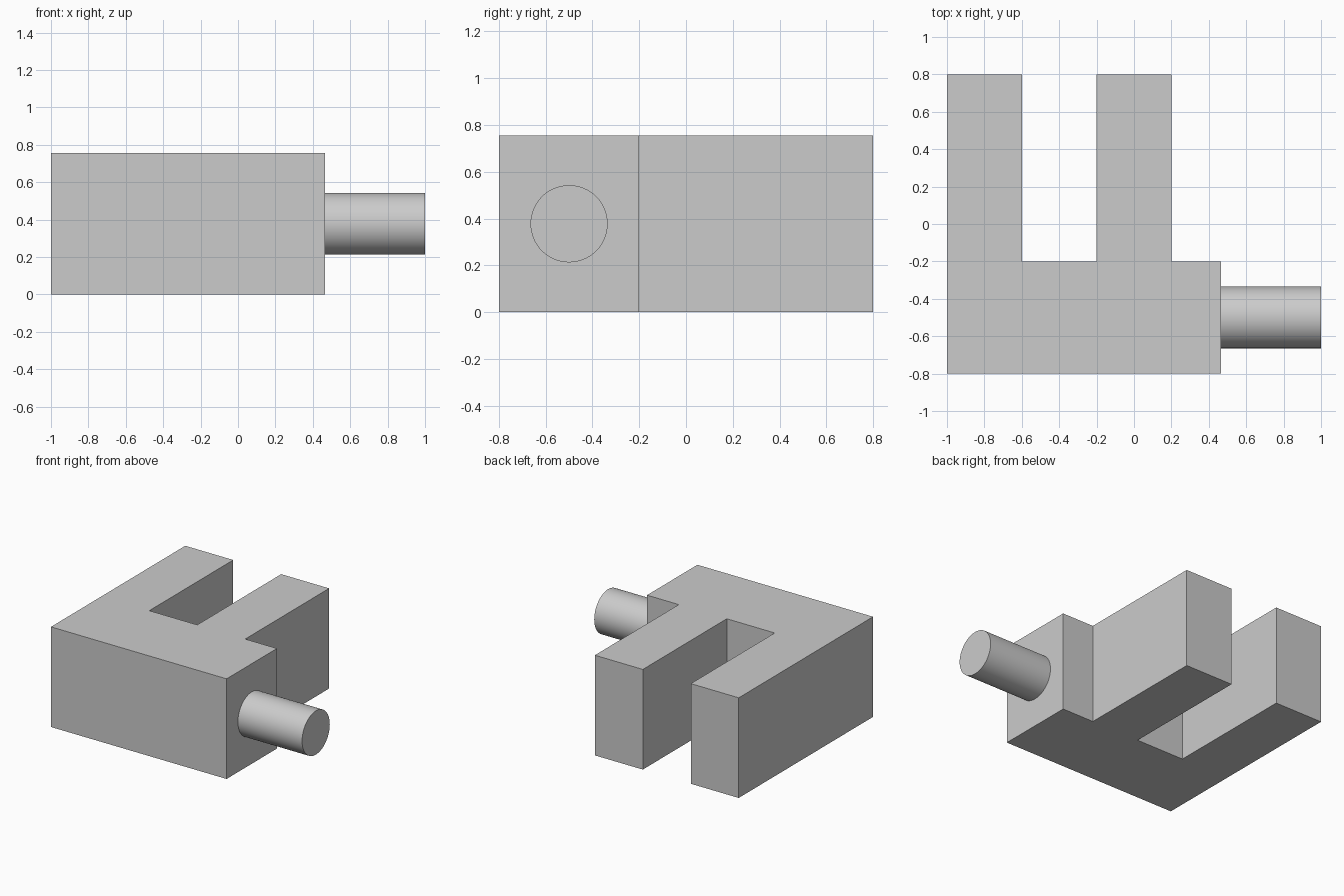
import bpy
import bmesh
import math

cube = bpy.data.objects.get("Cube")
if cube:
    bpy.data.objects.remove(cube, do_unlink=True)

HEIGHT = 0.755
SHOULDER_X = 0.465
PEG_RADIUS = 0.165

# Single plain grey finish
grey = bpy.data.materials.new("plain_grey")
grey.use_nodes = True
colour = (0.6, 0.6, 0.6, 1)
grey.diffuse_color = colour
grey.node_tree.nodes["Principled BSDF"].inputs["Base Color"].default_value = colour

# Forked body: plan outline extruded upward
outline = [(-1, -0.8), (SHOULDER_X, -0.8), (SHOULDER_X, -0.2), (0.2, -0.2),
           (0.2, 0.8), (-0.2, 0.8), (-0.2, -0.2), (-0.6, -0.2),
           (-0.6, 0.8), (-1, 0.8)]
bm = bmesh.new()
base = bm.faces.new([bm.verts.new((x, y, 0)) for x, y in outline])
top = bmesh.ops.extrude_face_region(bm, geom=[base])["geom"]
bmesh.ops.translate(bm, vec=(0, 0, HEIGHT),
                    verts=[v for v in top if isinstance(v, bmesh.types.BMVert)])
bmesh.ops.recalc_face_normals(bm, faces=bm.faces)
mesh = bpy.data.meshes.new("forked_body")
bm.to_mesh(mesh)
bm.free()
mesh.materials.append(grey)
body = bpy.data.objects.new("forked_body", mesh)
bpy.context.collection.objects.link(body)

# Round side peg
bpy.ops.mesh.primitive_cylinder_add(
    vertices=64, radius=PEG_RADIUS, depth=1 - SHOULDER_X,
    location=((1 + SHOULDER_X) / 2, -0.5, HEIGHT / 2),
    rotation=(0, math.pi / 2, 0))
peg = bpy.context.object
peg.name = "side_peg"
peg.data.materials.append(grey)
bpy.ops.object.shade_smooth_by_angle(angle=math.radians(30))
